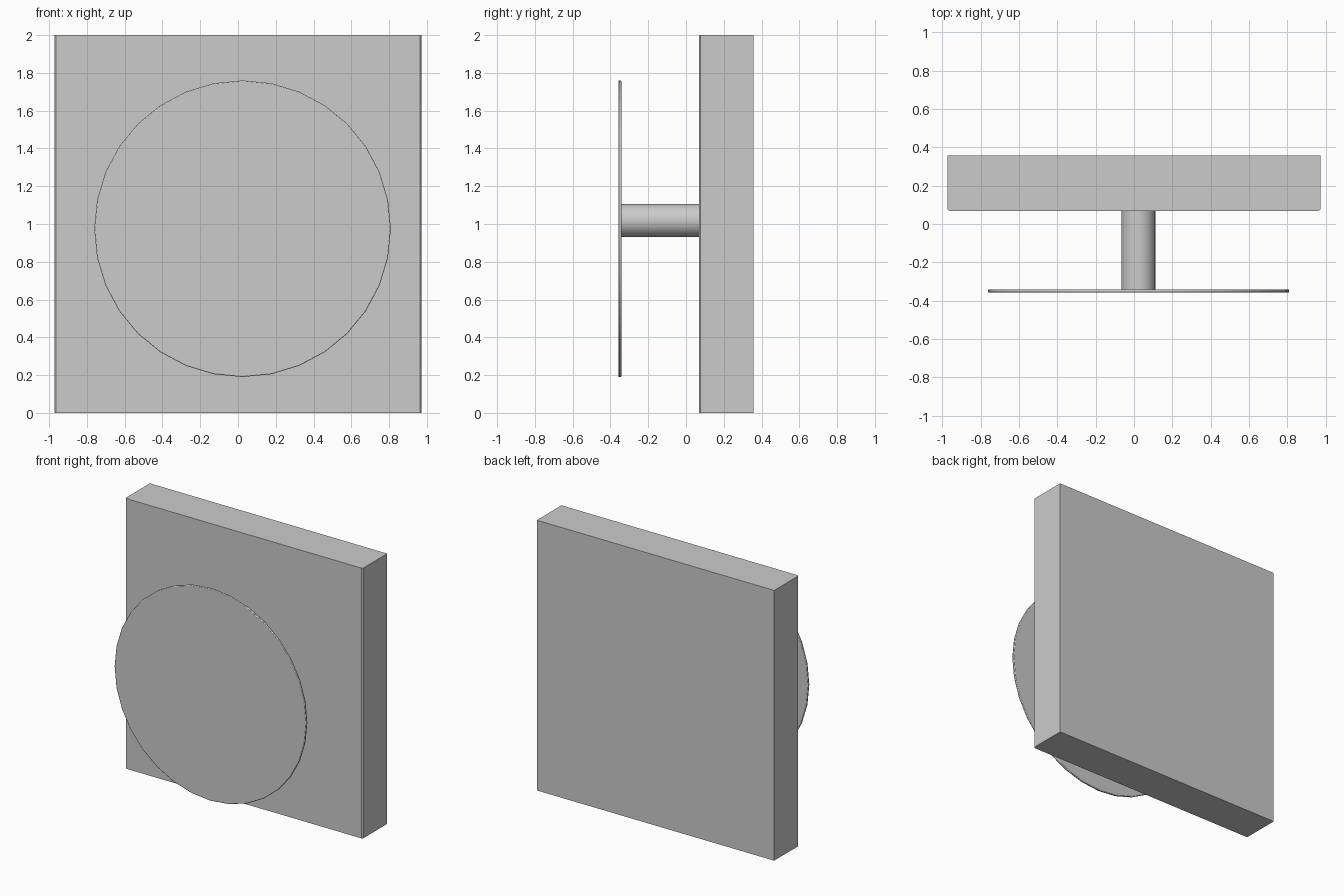
import bpy
import bmesh
import math

if "Cube" in bpy.data.objects:
    bpy.data.objects.remove(bpy.data.objects["Cube"])


def cylinder(name, x, z, radius, y0, y1, bevel=0.0):
    bpy.ops.mesh.primitive_cylinder_add(
        vertices=32, radius=radius, depth=y1 - y0,
        location=(x, (y0 + y1) / 2, z), rotation=(math.pi / 2, 0, 0))
    ob = bpy.context.object
    ob.name = name
    if bevel:
        mod = ob.modifiers.new("rim", 'BEVEL')
        mod.width = bevel
        mod.segments = 2
    bpy.ops.object.shade_smooth_by_angle(angle=math.radians(30))
    return ob


# Square back slab with tiny chamfers on its front upright edges
bm = bmesh.new()
bmesh.ops.create_cube(bm, size=1)
for v in bm.verts:
    v.co.x *= 1.944
    v.co.y = 0.213 + v.co.y * 0.288
    v.co.z = 1.0 + v.co.z * 2.0
front = [e for e in bm.edges
         if all(v.co.y < 0.1 for v in e.verts)
         and abs(e.verts[0].co.x - e.verts[1].co.x) < 0.01]
bmesh.ops.bevel(bm, geom=front, offset=0.008, segments=1, affect='EDGES')
mesh = bpy.data.meshes.new("back_slab")
bm.to_mesh(mesh)
bm.free()
bpy.context.collection.objects.link(bpy.data.objects.new("back_slab", mesh))

# Thin round front plate and the post that carries it
cylinder("front_disc", 0.024, 0.975, 0.785, -0.358, -0.342, 0.004)
cylinder("post", 0.023, 1.018, 0.088, -0.344, 0.071)
